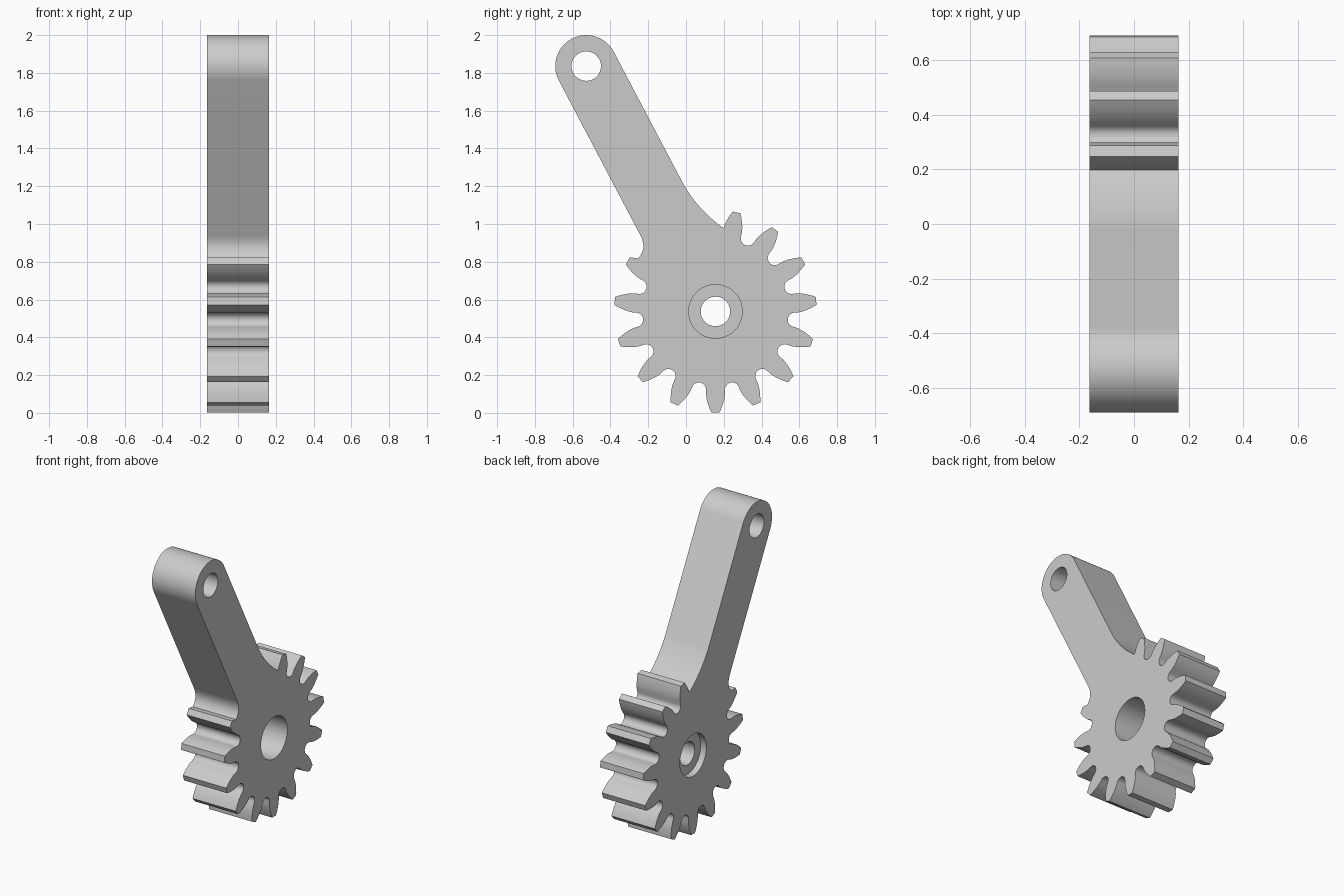
import bpy, bmesh
from math import sin, cos, radians, pi
from mathutils import Vector, Matrix

cube = bpy.data.objects.get("Cube")
if cube:
    bpy.data.objects.remove(cube, do_unlink=True)

HALF = 0.163                      # half thickness
HUB = Vector((0.156, 0.537))      # gear centre (y, z)
EYE = Vector((-0.528, 1.836))     # arm end centre (y, z)
EYE_R, BORE_R, RECESS_R = 0.164, 0.078, 0.142
STEP = radians(24)                # fifteen tooth positions

grey = bpy.data.materials.new("grey metal")
grey.use_nodes = True
colour = (0.6, 0.6, 0.6, 1)
grey.diffuse_color = colour
grey.node_tree.nodes["Principled BSDF"].inputs["Base Color"].default_value = colour


def bezier(a, b, c, n=10):
    """Interior points of a quadratic curve."""
    a, b, c = Vector(a), Vector(b), Vector(c)
    ts = [i / n for i in range(1, n)]
    return [a * (1 - t) ** 2 + b * 2 * t * (1 - t) + c * t * t for t in ts]


# Half tooth: (sideways, radial) from the round gap bottom to the tip
gap = []
for i in range(6):
    a = radians(15 * i)
    side, rad = 0.038 * sin(a), 0.423 - 0.038 * cos(a)
    h = STEP / 2
    gap.append((rad * sin(h) - side * cos(h), rad * cos(h) + side * sin(h)))
flank = [(0.0505, 0.44), (0.046, 0.468), (0.038, 0.495), (0.029, 0.519), (0.021, 0.536)]
half_tooth = gap + flank


def place(k, points, sign):
    """Put half tooth points at tooth position k, counted from the bottom."""
    a = -pi / 2 + k * STEP
    out, along = Vector((cos(a), sin(a))), Vector((-sin(a), cos(a)))
    return [HUB + out * r + along * sign * t for t, r in points]


# Outline: thirteen teeth, then the arm in place of the last two
outline = []
for k in range(-5, 8):
    before = flank[2:] if k == -5 else half_tooth
    after = flank if k == 7 else half_tooth[1:]
    outline += place(k, before, -1) + place(k, after[::-1], 1)
first, last = outline[0].copy(), outline[-1].copy()

direction = (HUB - EYE).normalized()
normal = Vector((-direction.y, direction.x))
right_end = EYE + normal * EYE_R + direction * 0.777
left_end = EYE - normal * EYE_R + direction * 0.928
outline += bezier(last, right_end + direction * 0.161, right_end) + [right_end]
for i in range(33):
    a = pi * i / 32
    outline.append(EYE + (normal * cos(a) - direction * sin(a)) * EYE_R)
outline += [left_end] + bezier(left_end, left_end + direction * 0.078, first)

# Extrude the outline
bm = bmesh.new()
face = bm.faces.new([bm.verts.new((-HALF, p.x, p.y)) for p in outline])
ext = bmesh.ops.extrude_face_region(bm, geom=[face])["geom"]
bmesh.ops.translate(bm, vec=(2 * HALF, 0, 0),
                    verts=[v for v in ext if isinstance(v, bmesh.types.BMVert)])
bmesh.ops.recalc_face_normals(bm, faces=bm.faces)
mesh = bpy.data.meshes.new("gear_arm")
bm.to_mesh(mesh)
bm.free()
mesh.materials.append(grey)
arm = bpy.data.objects.new("gear_arm", mesh)
bpy.context.collection.objects.link(arm)
bpy.context.view_layer.objects.active = arm


def drill(centre, radius, x0, x1):
    """Cut a round hole along x."""
    bpy.ops.mesh.primitive_cylinder_add(
        vertices=48, radius=radius, depth=x1 - x0,
        location=((x0 + x1) / 2, centre.x, centre.y), rotation=(0, pi / 2, 0))
    cutter = bpy.context.object
    cutter.hide_render = True
    bpy.context.view_layer.objects.active = arm
    mod = arm.modifiers.new("hole", "BOOLEAN")
    mod.operation, mod.solver, mod.object = "DIFFERENCE", "EXACT", cutter
    bpy.ops.object.modifier_apply(modifier=mod.name)
    bpy.data.objects.remove(cutter, do_unlink=True)


# Arm eye, hub bore, shallow recess on one side and deep recess on the other
drill(EYE, BORE_R, -0.3, 0.3)
drill(HUB, BORE_R, -0.3, 0.3)
drill(HUB, RECESS_R, -0.3, -0.12)
drill(HUB, RECESS_R, -0.03, 0.3)

# Smooth curves, sharp rims
bpy.ops.object.select_all(action="DESELECT")
arm.select_set(True)
bpy.context.view_layer.objects.active = arm
bpy.ops.object.shade_smooth_by_angle(angle=radians(28))
